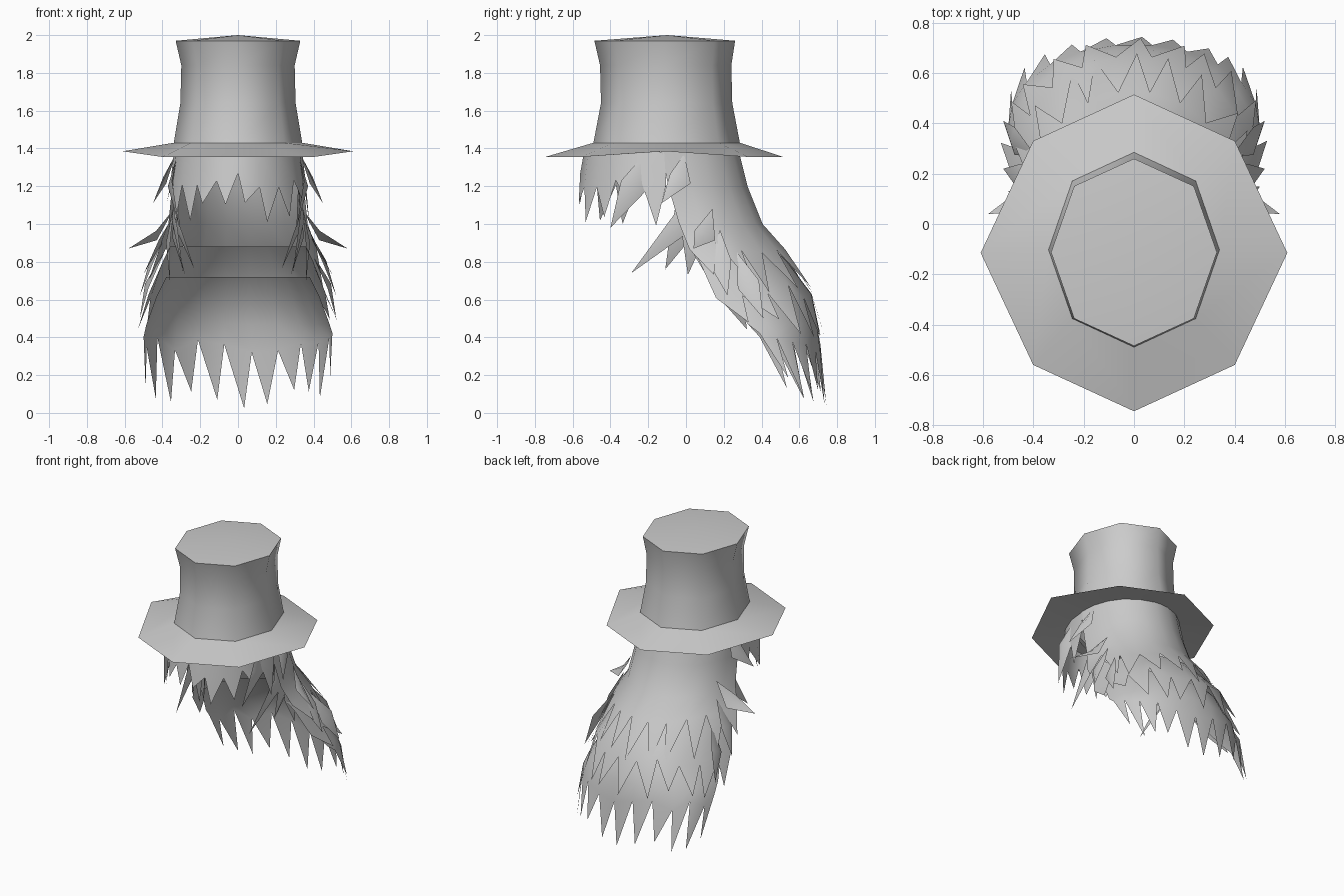
import bpy, bmesh, math, random
from mathutils import Vector

random.seed(4)
cube = bpy.data.objects.get("Cube")
if cube:
    bpy.data.objects.remove(cube)

# One plain grey for everything
grey = bpy.data.materials.new("plain_grey")
grey.use_nodes = True
grey.diffuse_color = (0.6, 0.6, 0.6, 1)
grey.node_tree.nodes["Principled BSDF"].inputs["Base Color"].default_value = grey.diffuse_color
parts = []


def finish(name, bm):
    me = bpy.data.meshes.new(name)
    bm.to_mesh(me)
    bm.free()
    me.materials.append(grey)
    ob = bpy.data.objects.new(name, me)
    bpy.context.collection.objects.link(ob)
    parts.append(ob)
    return ob


def bridge(bm, a, b, closed=False):
    for i in range(len(a) if closed else len(a) - 1):
        j = (i + 1) % len(a)
        bm.faces.new((a[i], a[j], b[j], b[i]))


def octagon(bm, z, half_width, front, back, side_lift=0.0, squeeze=1.02):
    """Eight-sided ring with a corner pointing to the front."""
    ring = []
    mid, depth = (front + back) / 2, (back - front) / 2
    for i in range(8):
        a = i * math.pi / 4
        lift = side_lift if i in (2, 6) else 0
        k = squeeze if i % 2 else 1
        ring.append(bm.verts.new((half_width * k * math.sin(a),
                                  mid - depth * math.cos(a), z + lift)))
    return ring


# Hat crown: flared octagonal tube with a low peak
bm = bmesh.new()
rings = [octagon(bm, 1.43, 0.34, -0.49, 0.285),
         octagon(bm, 1.64, 0.305, -0.45, 0.245),
         octagon(bm, 1.84, 0.30, -0.455, 0.24),
         octagon(bm, 1.97, 0.33, -0.485, 0.26)]
for low, high in zip(rings, rings[1:]):
    bridge(bm, low, high, True)
peak = bm.verts.new((0, -0.1, 2.0))
for i in range(8):
    bm.faces.new((rings[-1][i], rings[-1][(i + 1) % 8], peak))
bmesh.ops.recalc_face_normals(bm, faces=bm.faces)
finish("hat_crown", bm)

# Hat brim: drooping top sheet and open underside
bm = bmesh.new()
inner = octagon(bm, 1.43, 0.34, -0.49, 0.285)
outer = octagon(bm, 1.355, 0.61, -0.745, 0.515, side_lift=0.03, squeeze=0.93)
under = octagon(bm, 1.385, 0.33, -0.48, 0.28)
bridge(bm, inner, outer, True)
bridge(bm, outer, under, True)
bmesh.ops.recalc_face_normals(bm, faces=bm.faces)
finish("hat_brim", bm)


def hair_layer(name, rows, spread, count, facing=1, jitter=0.05):
    """Curved sheet ending in pointed tips; row = z, centre y, half width, depth, side rise."""
    bm = bmesh.new()
    limit = math.radians(spread)

    def point(row, t, extra=0.0):
        z, yc, rx, ry, rise = row
        a = limit * (2 * t - 1)
        return bm.verts.new((rx * math.sin(a), yc + facing * ry * math.cos(a),
                             max(0, z + rise * (1 - math.cos(a)) + extra)))

    # The last sheet row is ragged so the gaps between tips vary
    grid = []
    for r, row in enumerate(rows[:-1]):
        ragged = jitter * 0.6 if r == len(rows) - 2 else 0
        grid.append([point(row, i / count, random.uniform(-ragged, ragged))
                     for i in range(count + 1)])
    for a, b in zip(grid, grid[1:]):
        bridge(bm, a, b)
    # One tip hangs from each segment
    for i in range(count):
        t = (i + random.uniform(0.2, 0.8)) / count
        tip = point(rows[-1], t, random.uniform(-jitter, jitter))
        bm.faces.new((grid[-1][i], grid[-1][i + 1], tip))
    finish(name, bm)


# Back hair in three overlapping layers
hair_layer("upper_back_hair", [
    (1.40, -0.10, 0.34, 0.38, 0), (1.20, -0.06, 0.35, 0.39, 0),
    (1.00, 0.00, 0.37, 0.41, 0), (0.86, 0.06, 0.42, 0.47, 0.03),
    (0.64, 0.14, 0.50, 0.54, 0.08)], 95, 11)
hair_layer("middle_back_hair", [
    (0.88, 0.06, 0.36, 0.40, 0), (0.80, 0.11, 0.40, 0.43, 0),
    (0.64, 0.20, 0.475, 0.47, 0), (0.40, 0.33, 0.53, 0.41, 0.08)], 95, 11, jitter=0.06)
hair_layer("lower_back_hair", [
    (0.72, 0.16, 0.38, 0.38, 0), (0.62, 0.23, 0.43, 0.40, 0),
    (0.47, 0.34, 0.485, 0.355, 0), (0.35, 0.40, 0.50, 0.315, 0.04),
    (0.06, 0.52, 0.49, 0.225, 0.14)], 92, 11, jitter=0.06)

# Fringe hanging round the face opening
hair_layer("fringe", [
    (1.38, -0.13, 0.34, 0.41, 0), (1.23, -0.12, 0.36, 0.44, -0.02),
    (1.06, -0.12, 0.38, 0.45, 0)], 92, 10, facing=-1, jitter=0.07)


def lock(name, base, bend, tip, width):
    """Three-sided strand, pointed at both ends and widest at the bend."""
    base, bend, tip = Vector(base), Vector(bend), Vector(tip)
    along = (tip - base).normalized()
    out = Vector((base.x, 0, 0)).normalized()
    side = along.cross(out).normalized()
    out = side.cross(along)
    bm = bmesh.new()
    middle = [bm.verts.new(bend + offset) for offset in
              (side * width, out * width * 0.3, side * -width)]
    for end in (bm.verts.new(base), bm.verts.new(tip)):
        for i in range(3):
            bm.faces.new((middle[i], middle[(i + 1) % 3], end))
    bmesh.ops.recalc_face_normals(bm, faces=bm.faces)
    finish(name, bm)


# Side locks, mirrored: base, bend, tip, half width
locks = [
    ("cheek_lock", (0.31, -0.01, 1.36), (0.33, 0.00, 1.02), (0.29, -0.29, 0.74), 0.07),
    ("jaw_lock", (0.32, 0.02, 1.25), (0.31, -0.01, 0.98), (0.23, -0.11, 0.76), 0.07),
    ("chin_lock", (0.33, 0.04, 1.20), (0.33, 0.04, 0.93), (0.28, 0.01, 0.73), 0.06),
    ("neck_lock", (0.34, 0.08, 1.10), (0.36, 0.08, 0.90), (0.36, 0.13, 0.69), 0.07),
    ("ear_lock", (0.33, -0.01, 1.37), (0.38, -0.03, 1.24), (0.45, -0.13, 1.11), 0.06),
    ("temple_lock", (0.32, -0.22, 1.37), (0.35, -0.28, 1.20), (0.31, -0.40, 0.98), 0.07),
    ("flared_lock", (0.34, 0.14, 1.08), (0.43, 0.10, 0.94), (0.58, 0.04, 0.87), 0.06),
    ("shoulder_lock", (0.37, 0.18, 0.97), (0.45, 0.18, 0.80), (0.52, 0.22, 0.62), 0.06),
    ("trailing_lock", (0.39, 0.27, 0.85), (0.475, 0.33, 0.68), (0.52, 0.41, 0.50), 0.06),
]
for side, s in (("left", 1), ("right", -1)):
    for name, *points, width in locks:
        lock(f"{side}_{name}", *[(s * x, y, z) for x, y, z in points], width)

# Smooth the broad faces and keep the hard edges
bpy.ops.object.select_all(action='DESELECT')
for ob in parts:
    ob.select_set(True)
bpy.context.view_layer.objects.active = parts[0]
bpy.ops.object.shade_smooth_by_angle(angle=math.radians(62))
